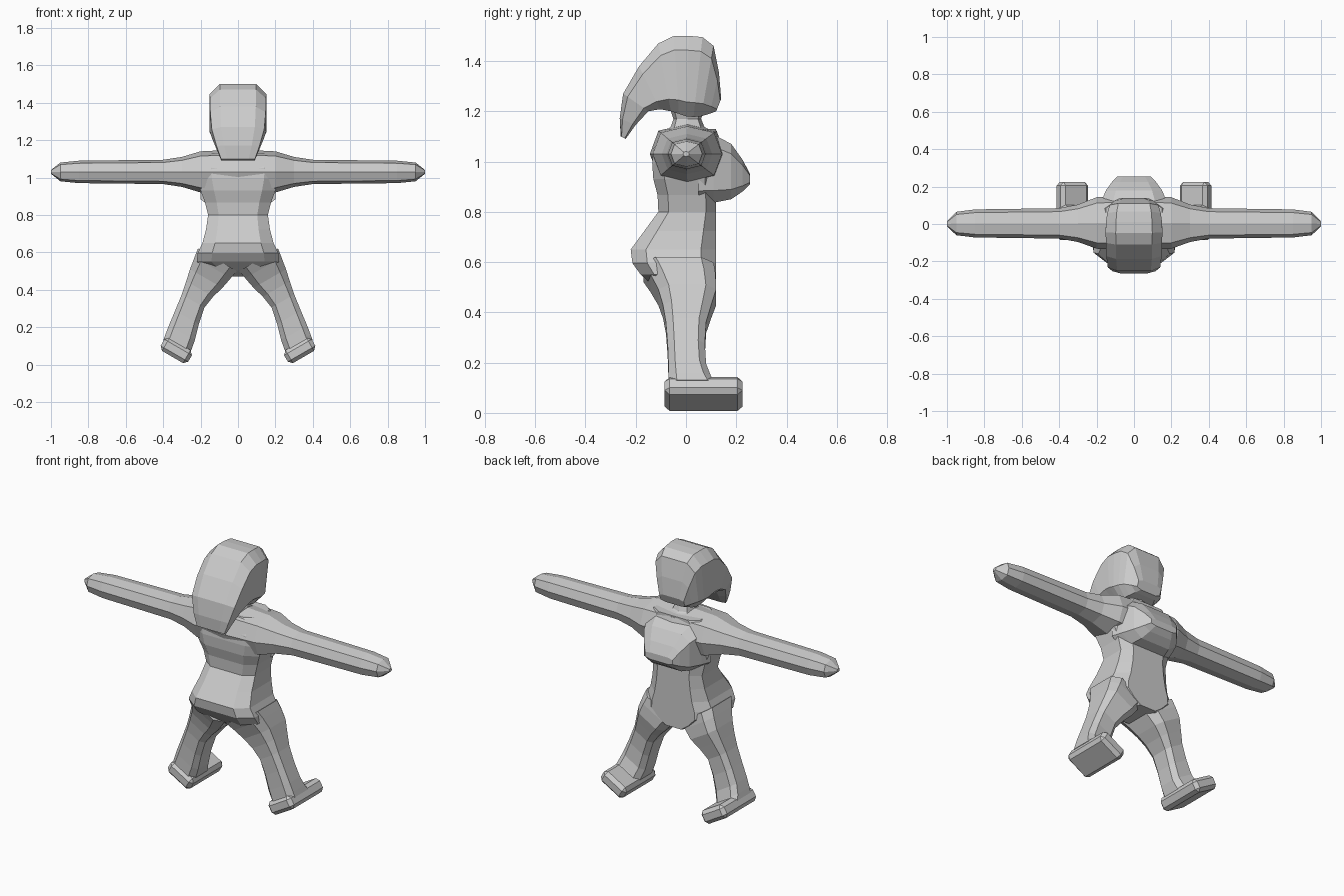
import bpy, bmesh
from math import cos, sin, pi, radians, copysign
from mathutils import Matrix, Vector

if "Cube" in bpy.data.objects:
    bpy.data.objects.remove(bpy.data.objects["Cube"])

grey = bpy.data.materials.new("plain grey")
grey.use_nodes = True
grey.diffuse_color = (0.6, 0.6, 0.6, 1)
grey.node_tree.nodes["Principled BSDF"].inputs["Base Color"].default_value = grey.diffuse_color

SIDES = 8


def section(turn, power):
    """Unit eight-sided outline; a lower power makes it boxier."""
    def soften(value):
        return copysign(abs(value) ** power, value)
    angles = [(i + turn) * 2 * pi / SIDES for i in range(SIDES)]
    points = [(soften(cos(a)), soften(sin(a))) for a in angles]
    reach = max(s for s, t in points)
    return [(s / reach, t / reach) for s, t in points]


BOXY = section(0.5, 0.5)
ROUNDED = section(0, 0.75)


def add_part(name, bm, mirror):
    bmesh.ops.recalc_face_normals(bm, faces=bm.faces)
    mesh = bpy.data.meshes.new(name)
    bm.to_mesh(mesh)
    bm.free()
    mesh.materials.append(grey)
    part = bpy.data.objects.new(name, mesh)
    bpy.context.collection.objects.link(part)
    if mirror:
        part.modifiers.new("mirror", "MIRROR")


def with_halfway_rings(keys):
    """Add one smoothly interpolated ring between each pair of key rings."""
    padded = [keys[0]] + keys + [keys[-1]]
    rings = []
    for before, start, end, after in zip(padded, padded[1:], padded[2:], padded[3:]):
        rings.append(start)
        rings.append(tuple((9 * (b + c) - a - d) / 16
                           for a, b, c, d in zip(before, start, end, after)))
    return rings + [keys[-1]]


def loft(name, rings, outline, place, mirror=False):
    """Skin rings, each a line from (u, v) to (u, v) with a low and high depth."""
    bm = bmesh.new()
    loops = []
    for u_start, v_start, u_end, v_end, low, high in rings:
        start, end = Vector((u_start, v_start)), Vector((u_end, v_end))
        loop = []
        for s, t in outline:
            u, v = start.lerp(end, (1 + s) / 2)
            w = low + (high - low) * (1 + t) / 2
            loop.append(bm.verts.new(place(u, v, w)))
        loops.append(loop)
    for lower, upper in zip(loops, loops[1:]):
        for i in range(SIDES):
            bm.faces.new((lower[i - 1], lower[i], upper[i], upper[i - 1]))
    bm.faces.new(loops[0])
    bm.faces.new(loops[-1])
    add_part(name, bm, mirror)


def across_x(u, v, w):
    return (u, w, v)


def across_y(u, v, w):
    return (w, u, v)


# Torso: height, half width, back; the front stays almost flat
torso = [(0.47, 0.08, -0.08), (0.55, 0.22, -0.18), (0.65, 0.19, -0.22),
         (0.8, 0.16, -0.11), (0.93, 0.2, -0.13), (1.05, 0.22, -0.13), (1.13, 0.15, -0.08)]
torso_rings = [(-half, z, half, z, back, 0.12) for z, half, back in torso]
loft("torso", with_halfway_rings(torso_rings), BOXY, across_x)

# Chest wedge: depth, middle height, half height, half width
chest = [(0.05, 0.98, 0.15, 0.2), (0.18, 0.96, 0.11, 0.15), (0.255, 0.93, 0.02, 0.09)]
chest_rings = [(y, z - tall, y, z + tall, -half, half) for y, z, tall, half in chest]
loft("chest", with_halfway_rings(chest_rings), BOXY, across_y)

# Arms: distance out, radius; slightly deeper than tall
arm = [(0, 0.12), (0.2, 0.11), (0.3, 0.08), (0.4, 0.065), (0.85, 0.06), (0.95, 0.05), (1, 0.01)]
arm_rings = [(x, 1.03 - r, x, 1.03 + r, -1.2 * r, 1.3 * r) for x, r in arm]
loft("arms", arm_rings, ROUNDED, across_x, mirror=True)

# Legs lean outwards: centre, half width, back, front
TILT = radians(30)
leg = [(0.11, 0.56, 0.12, -0.17, 0.11), (0.17, 0.46, 0.1, -0.11, 0.12),
       (0.24, 0.34, 0.07, -0.08, 0.08), (0.3, 0.17, 0.08, -0.07, 0.08),
       (0.33, 0.09, 0.08, -0.07, 0.12)]
leg_rings = [(x - half * cos(TILT), z - half * sin(TILT),
              x + half * cos(TILT), z + half * sin(TILT), back, front)
             for x, z, half, back, front in leg]
loft("legs", with_halfway_rings(leg_rings), BOXY, across_x, mirror=True)

# Feet: bevelled blocks on the same lean
bm = bmesh.new()
pose = (Matrix.Translation((0.33, 0.07, 0.075)) @ Matrix.Rotation(-TILT, 4, "Y")
        @ Matrix.Diagonal((0.17, 0.31, 0.08, 1)))
bmesh.ops.create_cube(bm, size=1, matrix=pose)
bmesh.ops.bevel(bm, geom=bm.edges[:], offset=0.02, segments=1, affect="EDGES")
add_part("feet", bm, mirror=True)

# Neck: height, radius
neck = [(1.1, 0.1), (1.14, 0.06), (1.17, 0.05), (1.2, 0.06)]
loft("neck", [(-r, z, r, z, -r, 1.2 * r) for z, r in neck], ROUNDED, across_x)

# Head sweeping back to a tail: outer point, inner point, half width
head = [(-0.26, 1.1, -0.24, 1.09, 0.09), (-0.25, 1.27, -0.15, 1.2, 0.14),
        (-0.11, 1.47, -0.06, 1.2, 0.15), (0.01, 1.5, 0, 1.18, 0.15),
        (0.11, 1.46, 0.06, 1.18, 0.13), (0.14, 1.25, 0.12, 1.2, 0.08)]
head_rings = [(*ends, -half, half) for *ends, half in head]
loft("head", with_halfway_rings(head_rings), BOXY, across_y)
